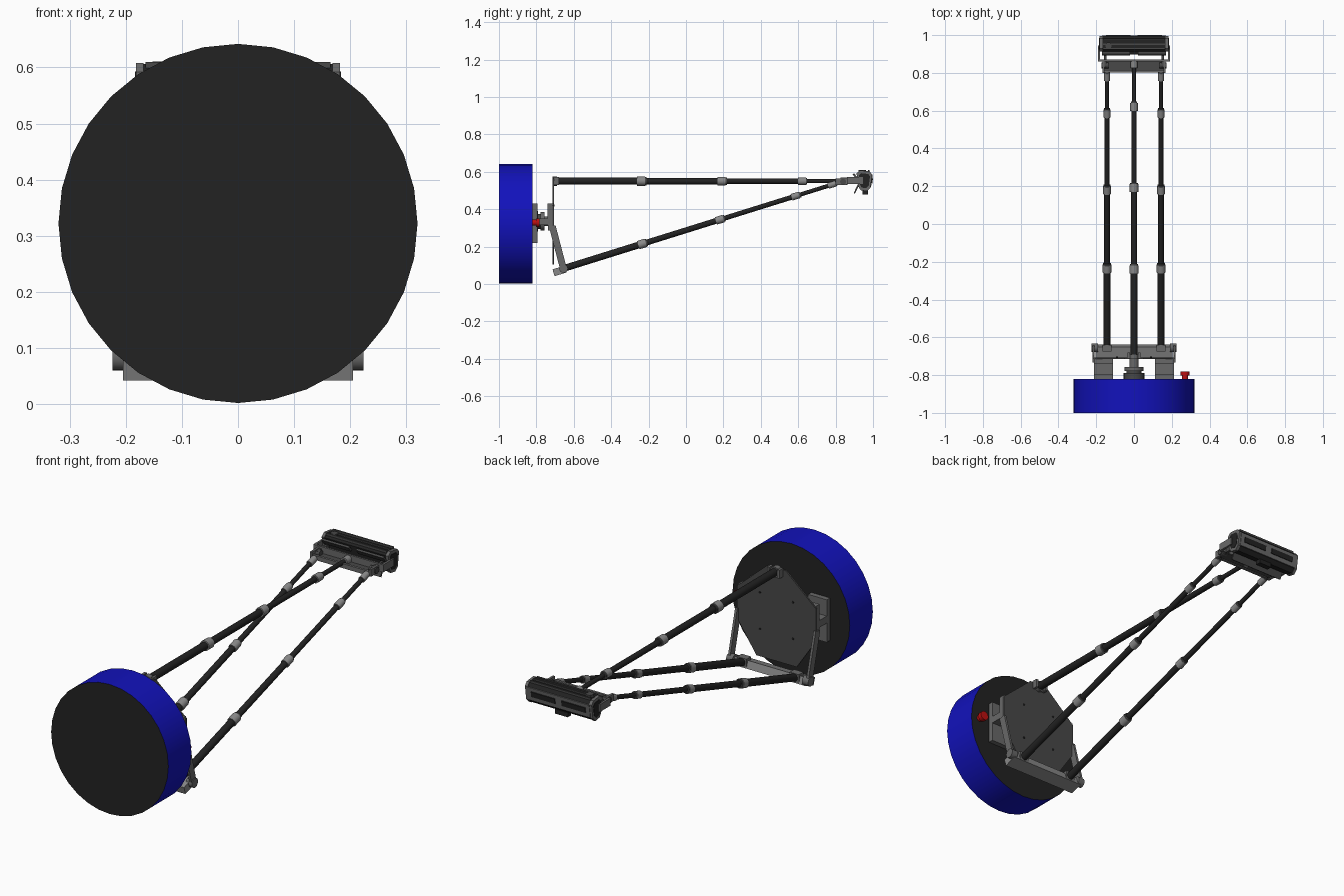
import bpy, bmesh, math
from mathutils import Vector

if "Cube" in bpy.data.objects:
    bpy.data.objects.remove(bpy.data.objects["Cube"])


def material(name, *rgb):
    m = bpy.data.materials.new(name)
    m.diffuse_color = (*rgb, 1)
    m.use_nodes = True
    m.node_tree.nodes["Principled BSDF"].inputs["Base Color"].default_value = m.diffuse_color
    return m


BLUE = material("blue", 0.006, 0.006, 0.5)
BLACK = material("black", 0.016, 0.016, 0.016)
DARK = material("dark_grey", 0.065, 0.065, 0.065)
MID = material("mid_grey", 0.14, 0.14, 0.14)
LIGHT = material("light_grey", 0.25, 0.25, 0.25)
RED = material("red", 0.5, 0.005, 0.005)


def finish(name, bm, mat, smooth=False):
    bmesh.ops.recalc_face_normals(bm, faces=bm.faces)
    me = bpy.data.meshes.new(name)
    bm.to_mesh(me)
    bm.free()
    ob = bpy.data.objects.new(name, me)
    bpy.context.collection.objects.link(ob)
    me.materials.append(mat)
    if smooth:
        bpy.ops.object.select_all(action='DESELECT')
        ob.select_set(True)
        bpy.context.view_layer.objects.active = ob
        bpy.ops.object.shade_smooth_by_angle(angle=math.radians(35))
    return ob


def rod(name, a, b, r, mat, sides=20, r2=None):
    a, b = Vector(a), Vector(b)
    bm = bmesh.new()
    bmesh.ops.create_cone(bm, cap_ends=True, segments=sides, radius1=r,
                          radius2=r if r2 is None else r2, depth=(b - a).length)
    rot = (b - a).to_track_quat('Z', 'Y').to_matrix().to_4x4()
    bmesh.ops.transform(bm, matrix=rot, verts=bm.verts)
    bmesh.ops.translate(bm, vec=(a + b) / 2, verts=bm.verts)
    return finish(name, bm, mat, True)


def prism(name, pts, x0, x1, mat):
    """Extrude a (y, z) outline along x."""
    bm = bmesh.new()
    f = bm.faces.new([bm.verts.new((x0, y, z)) for y, z in pts])
    g = bmesh.ops.extrude_face_region(bm, geom=[f])
    bmesh.ops.translate(bm, vec=(x1 - x0, 0, 0),
                        verts=[v for v in g["geom"] if isinstance(v, bmesh.types.BMVert)])
    return finish(name, bm, mat)


def box(name, x, y, z, mat):
    return prism(name, [(y[0], z[0]), (y[1], z[0]), (y[1], z[1]), (y[0], z[1])], x[0], x[1], mat)


def strip(name, a, b, w, x0, x1, mat):
    """Flat bar of width w between two (y, z) points."""
    a, b = Vector(a), Vector(b)
    n = (b - a).normalized().orthogonal() * w / 2
    return prism(name, [a + n, b + n, b - n, a - n], x0, x1, mat)


# Base drum with black faces
drum = rod("base_drum", (0, -1, 0.322), (0, -0.82, 0.322), 0.32, BLUE, 32)
drum.data.materials.append(BLACK)
for p in drum.data.polygons:
    if abs(p.normal.y) > 0.9:
        p.material_index = 1

# Central coupling and red stop button
rod("coupling_flange", (0, -0.822, 0.335), (0, -0.79, 0.335), 0.055, DARK)
rod("coupling_neck", (0, -0.792, 0.335), (0, -0.775, 0.335), 0.04, DARK)
rod("coupling_cap", (0, -0.777, 0.335), (0, -0.757, 0.335), 0.05, MID)
rod("coupling_stub", (0, -0.757, 0.335), (0, -0.71, 0.335), 0.025, MID)
rod("button_stem", (0.27, -0.822, 0.328), (0.27, -0.8, 0.328), 0.016, RED)
rod("button_head", (0.27, -0.803, 0.328), (0.27, -0.782, 0.328), 0.023, RED)

# Octagonal mounting plate with small bolts
half = [(0.05, 0.565), (0.215, 0.42), (0.215, 0.26), (0.11, 0.105)]
outline = half + [(-x, z) for x, z in reversed(half)]
bm = bmesh.new()
face = bm.faces.new([bm.verts.new((x, -0.714, z)) for x, z in outline])
ext = bmesh.ops.extrude_face_region(bm, geom=[face])
bmesh.ops.translate(bm, vec=(0, 0.008, 0),
                    verts=[v for v in ext["geom"] if isinstance(v, bmesh.types.BMVert)])
finish("mounting_plate", bm, DARK)
for x in (-0.09, 0.09):
    for z in (0.24, 0.42):
        rod("plate_bolt", (x, -0.707, z), (x, -0.702, z), 0.005, BLACK, 8)

# Upper tube socket on the plate
rod("upper_socket", (0, -0.715, 0.55), (0, -0.69, 0.55), 0.026, MID)
for s in (-1, 1):
    box("upper_lug", sorted((s * 0.022, s * 0.034)), (-0.71, -0.68), (0.53, 0.572), MID)

# Side I-beams, swing arms and foot
ibeam = [(-0.822, 0.22), (-0.795, 0.22), (-0.795, 0.315), (-0.738, 0.315), (-0.738, 0.285),
         (-0.708, 0.285), (-0.708, 0.43), (-0.74, 0.43), (-0.74, 0.35), (-0.795, 0.35),
         (-0.795, 0.43), (-0.822, 0.43)]
for s in (-1, 1):
    prism("side_beam", ibeam, s * 0.11, s * 0.212, MID)
    strip("swing_arm", (-0.715, 0.31), (-0.655, 0.08), 0.036, s * 0.208, s * 0.22, MID)
    rod("arm_pivot", (s * 0.19, -0.655, 0.083), (s * 0.224, -0.655, 0.083), 0.023, MID)
    box("tube_clevis", sorted((s * 0.118, s * 0.168)), (-0.675, -0.64), (0.065, 0.108), MID)
strip("foot_bar", (-0.708, 0.06), (-0.645, 0.08), 0.038, -0.205, 0.205, LIGHT)


# Telescopic tubes with collars
def telescope(name, a, b, stops, radii, collar):
    a, b = Vector(a), Vector(b)
    d = (b - a).normalized()
    pts = [a] + [a.lerp(b, (y - a.y) / (b.y - a.y)) for y in stops] + [b]
    for p, q, r in zip(pts, pts[1:], radii):
        rod(name + "_section", p, q, r, BLACK)
    for p, r in zip(pts[1:-1], radii):
        rod(name + "_collar", p - d * 0.021, p + d * 0.021, r + collar, LIGHT, 16)
        rod(name + "_ring", p + d * 0.021, p + d * 0.028, r + collar * 0.5, DARK, 16)


telescope("upper_tube", (0, -0.705, 0.55), (0, 0.85, 0.55), (-0.24, 0.19, 0.62),
          (0.019, 0.017, 0.014, 0.011), 0.006)
for s in (-1, 1):
    telescope("lower_tube", (s * 0.143, -0.665, 0.08), (s * 0.143, 0.815, 0.542),
              (-0.235, 0.18, 0.585, 0.78), (0.018, 0.0155, 0.013, 0.011, 0.01), 0.005)

# Bracket where the tubes meet
rod("upper_end_joint", (0, 0.825, 0.55), (0, 0.865, 0.55), 0.019, LIGHT, 16)
box("tube_crossbar", (-0.165, 0.165), (0.802, 0.814), (0.53, 0.552), MID)
box("joint_plate", (-0.16, 0.16), (0.81, 0.865), (0.534, 0.54), DARK)
for s in (-1, 1):
    box("crossbar_end", sorted((s * 0.156, s * 0.167)), (0.80, 0.862), (0.53, 0.565), MID)
    rod("hinge_knob", (s * 0.135, 0.84, 0.547), (s * 0.172, 0.84, 0.547), 0.016, DARK, 16)
    box("hinge_link", sorted((s * 0.145, s * 0.158)), (0.83, 0.93), (0.535, 0.562), DARK)

# Head cradle
box("cradle_bar", (-0.185, 0.185), (0.86, 0.87), (0.535, 0.572), MID)
for s in (-1, 1):
    box("cradle_side", sorted((s * 0.18, s * 0.191)), (0.86, 0.945), (0.535, 0.572), MID)
    strip("front_fin", (0.895, 0.59), (0.913, 0.565), 0.01, s * 0.02, s * 0.17, DARK)
strip("rear_lip", (0.90, 0.485), (0.922, 0.53), 0.008, -0.15, 0.15, DARK)
box("trigger_block", (-0.035, 0.035), (0.945, 0.972), (0.478, 0.5), BLACK)

# Head body with ringed end caps
head = [(0.912, 0.592), (0.93, 0.608), (0.982, 0.602), (0.996, 0.585), (0.986, 0.515),
        (0.967, 0.496), (0.933, 0.502), (0.92, 0.525)]
mid = Vector((0.953, 0.553))
inner = [mid + (Vector(p) - mid) * 0.72 for p in head]
prism("head_body", [mid + (Vector(p) - mid) * 0.96 for p in head], -0.172, 0.172, BLACK)
for s in (-1, 1):
    prism("head_end_cap", head, s * 0.168, s * 0.182, MID)
    prism("head_end_inset", inner, s * 0.175, s * 0.184, BLACK)
for y in (0.927, 0.952, 0.977):
    box("top_rib", (-0.165, 0.165), (y - 0.004, y + 0.004), (0.596, 0.61), DARK)
rod("head_dial", (-0.135, 0.945, 0.60), (-0.135, 0.945, 0.611), 0.017, DARK, 16)

# Rear face plate with two slots
strip("face_plate", (0.985, 0.518), (0.9945, 0.584), 0.008, -0.17, 0.17, MID)
for s in (-1, 1):
    strip("face_slot", (0.988, 0.54), (0.992, 0.566), 0.016, s * 0.018, s * 0.148, BLACK)
